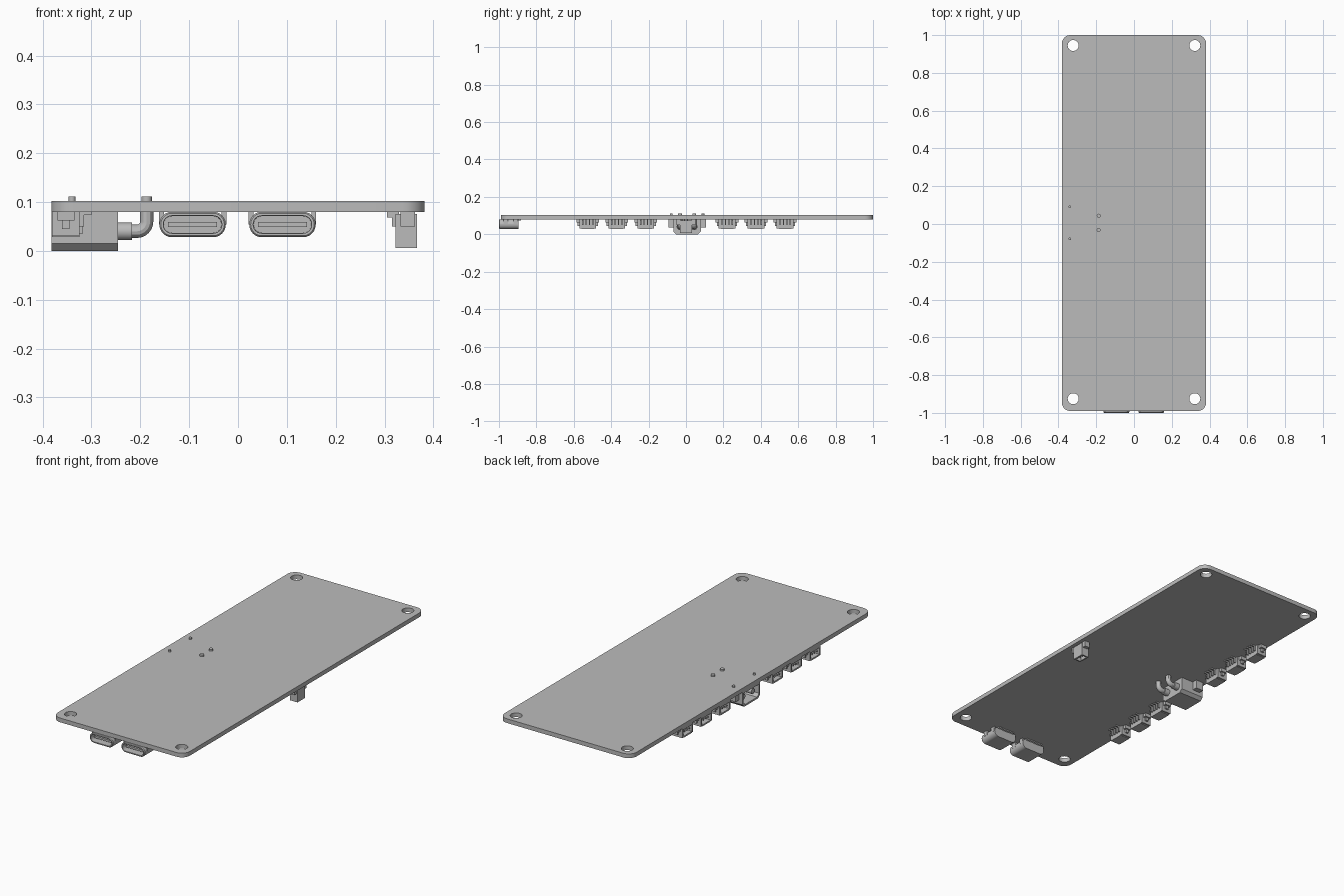
import bpy, bmesh
from math import sin, cos, pi
from mathutils import Vector

cube = bpy.data.objects.get("Cube")
if cube:
    bpy.data.objects.remove(cube)

grey = bpy.data.materials.new("plain grey")
grey.use_nodes = True
colour = (0.5, 0.5, 0.5, 1)
grey.diffuse_color = colour
grey.node_tree.nodes["Principled BSDF"].inputs["Base Color"].default_value = colour

UNDER = 0.08          # underside of the board
TOP = 0.102


def finish(obj, smooth=True):
    obj.data.materials.clear()
    obj.data.materials.append(grey)
    bpy.ops.object.select_all(action='DESELECT')
    obj.select_set(True)
    bpy.context.view_layer.objects.active = obj
    if smooth:
        bpy.ops.object.shade_smooth_by_angle()
    return obj


def from_bmesh(name, bm):
    bmesh.ops.recalc_face_normals(bm, faces=bm.faces)
    mesh = bpy.data.meshes.new(name)
    bm.to_mesh(mesh)
    bm.free()
    obj = bpy.data.objects.new(name, mesh)
    bpy.context.collection.objects.link(obj)
    return finish(obj)


def add_box(bm, x, y, z):
    """Box from (low, high) ranges."""
    lo, hi = Vector((x[0], y[0], z[0])), Vector((x[1], y[1], z[1]))
    for v in bmesh.ops.create_cube(bm, size=1)["verts"]:
        v.co = (lo + hi) / 2 + v.co * (hi - lo)


def add_pair(bm, x, y, z, middle):
    """Two boxes mirrored about y = middle; y is measured from it."""
    for s in (-1, 1):
        add_box(bm, x, sorted((middle + s * y[0], middle + s * y[1])), z)


def add_loft(bm, rings):
    """Skin a list of point rings and cap both ends."""
    loops = [[bm.verts.new(p) for p in ring] for ring in rings]
    for a, b in zip(loops, loops[1:]):
        for i in range(len(a)):
            j = (i + 1) % len(a)
            bm.faces.new((a[i], a[j], b[j], b[i]))
    bm.faces.new(loops[0])
    bm.faces.new(loops[-1])


def rounded(w, h, r, n=6):
    """Rounded rectangle outline with half sizes w, h."""
    pts = []
    for q, (sx, sy) in enumerate(((1, 1), (-1, 1), (-1, -1), (1, -1))):
        for i in range(n + 1):
            a = (q + i / n) * pi / 2
            pts.append((sx * (w - r) + r * cos(a), sy * (h - r) + r * sin(a)))
    return pts


def add_rod(bm, start, end, r, n=20):
    """Round rod between two points along x or z."""
    rings = []
    for p in (start, end):
        p = Vector(p)
        side = Vector((0, 0, 1)) if start[2] == end[2] else Vector((1, 0, 0))
        rings.append([p + r * (cos(2 * pi * i / n) * side + sin(2 * pi * i / n) * Vector((0, 1, 0)))
                      for i in range(n)])
    add_loft(bm, rings)


# Circuit board: a filled outline with four mounting holes
curve = bpy.data.curves.new("board", 'CURVE')
curve.dimensions = '2D'
curve.fill_mode = 'BOTH'
curve.extrude = (TOP - UNDER) / 2
outlines = [[(x, y + 0.005) for x, y in rounded(0.382, 0.995, 0.045, 8)]]
for sx in (-1, 1):
    for y in (0.945, -0.925):
        outlines.append([(sx * 0.322 + 0.029 * cos(i * pi / 16), y + 0.029 * sin(i * pi / 16))
                         for i in range(32)])
for pts in outlines:
    spline = curve.splines.new('POLY')
    spline.points.add(len(pts) - 1)
    for p, (x, y) in zip(spline.points, pts):
        p.co = (x, y, 0, 1)
    spline.use_cyclic_u = True
board = bpy.data.objects.new("board", curve)
bpy.context.collection.objects.link(board)
board.location.z = (TOP + UNDER) / 2
bpy.ops.object.select_all(action='DESELECT')
board.select_set(True)
bpy.context.view_layer.objects.active = board
bpy.ops.object.convert(target='MESH')
finish(board)


# Two oval data ports on the front edge
def data_port(name, cx):
    cz = 0.054
    bm = bmesh.new()

    def ring(inset, y):
        return [(cx + a, y, cz + b) for a, b in rounded(0.068 - inset, 0.026 - inset, 0.0255 - inset)]
    add_loft(bm, [ring(0, -0.895), ring(0, -0.996), ring(0.003, -1),
                  ring(0.008, -1), ring(0.009, -0.93)])
    add_box(bm, (cx - 0.05, cx + 0.05), (-0.985, -0.92), (cz - 0.005, cz + 0.005))
    for s in (-1, 1):
        for y in (-0.965, -0.91):
            add_box(bm, sorted((cx + s * 0.059, cx + s * 0.069)), (y - 0.012, y + 0.012), (cz, UNDER))
    # solder leads along the back
    for i in range(-5, 6):
        x = cx + i * 0.009
        add_box(bm, (x - 0.0025, x + 0.0025), (-0.9, -0.883), (0.074, UNDER))
    from_bmesh(name, bm)


data_port("right_data_port", -0.093)
data_port("left_data_port", 0.091)


# Six small sockets along the right edge, open outwards
def side_socket(name, cy):
    bm = bmesh.new()
    outer, back = -0.381, -0.325
    add_box(bm, (-0.335, back), (cy - 0.045, cy + 0.045), (0.03, UNDER))
    add_box(bm, (outer, back), (cy - 0.045, cy + 0.045), (0.07, UNDER))
    add_box(bm, (outer, back), (cy - 0.034, cy + 0.034), (0.028, 0.036))
    add_pair(bm, (outer, back), (0.036, 0.045), (0.03, UNDER), cy)
    add_pair(bm, (-0.37, -0.335), (0.045, 0.061), (0.062, UNDER), cy)
    add_pair(bm, (-0.36, -0.345), (0.045, 0.054), (0.045, 0.062), cy)
    for i in range(4):
        y = cy + (i - 1.5) * 0.018
        add_box(bm, (-0.372, -0.33), (y - 0.003, y + 0.003), (0.048, 0.055))
        add_box(bm, (back, -0.315), (y - 0.003, y + 0.003), (0.05, UNDER))
        add_box(bm, (back, -0.3), (y - 0.003, y + 0.003), (0.073, UNDER))
    from_bmesh(name, bm)


for i, y in enumerate((-0.525, -0.37, -0.215, 0.22, 0.375, 0.53)):
    side_socket(f"side_socket_{i + 1}", y)

# Power connector body: chamfered profile with a recess facing outwards
PY = 0.006
bm = bmesh.new()


def power_ring(x, inset):
    w, low, high, c = 0.073 - inset, inset, UNDER - inset, 0.015
    return [(x, PY + y, z) for y, z in ((w, high), (w, low + c), (w - c, low),
                                        (c - w, low), (-w, low + c), (-w, high))]


add_loft(bm, [power_ring(-0.246, 0), power_ring(-0.382, 0),
              power_ring(-0.382, 0.009), power_ring(-0.3, 0.009)])
add_pair(bm, (-0.362, -0.318), (0.07, 0.1), (0.035, UNDER), PY)
from_bmesh("power_connector", bm)

# Contacts, collars and locating pegs
bm = bmesh.new()
for s in (-1, 1):
    y = PY + s * 0.038
    add_rod(bm, (-0.305, y, 0.04), (-0.365, y, 0.04), 0.014)
    add_rod(bm, (-0.25, y, 0.04), (-0.217, y, 0.04), 0.018)
    add_rod(bm, (-0.187, y, 0.09), (-0.187, y, 0.111), 0.0105)
    add_rod(bm, (-0.34, PY + s * 0.085, UNDER), (-0.34, PY + s * 0.085, 0.111), 0.007)
from_bmesh("power_contacts", bm)

# Bent terminal rods rising into the board
for side, s in (("front", -1), ("back", 1)):
    curve = bpy.data.curves.new("terminal", 'CURVE')
    curve.dimensions = '3D'
    curve.bevel_depth = 0.0135
    curve.bevel_resolution = 4
    curve.use_fill_caps = True
    path = [(-0.23, 0.04)]
    path += [(-0.207 + 0.02 * sin(a * pi / 16), 0.06 - 0.02 * cos(a * pi / 16)) for a in range(9)]
    path.append((-0.187, 0.09))
    spline = curve.splines.new('POLY')
    spline.points.add(len(path) - 1)
    for p, (x, z) in zip(spline.points, path):
        p.co = (x, PY + s * 0.038, z, 1)
    rod = bpy.data.objects.new(side + "_power_terminal", curve)
    bpy.context.collection.objects.link(rod)
    bpy.ops.object.select_all(action='DESELECT')
    rod.select_set(True)
    bpy.context.view_layer.objects.active = rod
    bpy.ops.object.convert(target='MESH')
    finish(rod)

# Upright socket near the left edge, open downwards
bm = bmesh.new()
add_box(bm, (0.323, 0.367), (-0.032, 0.032), (0.035, 0.075))
add_box(bm, (0.358, 0.367), (-0.032, 0.032), (0.006, 0.04))
add_box(bm, (0.323, 0.331), (-0.02, 0.02), (0.006, 0.04))
add_pair(bm, (0.323, 0.367), (0.025, 0.032), (0.006, 0.04), 0)
add_pair(bm, (0.333, 0.362), (0.03, 0.05), (0.05, UNDER), 0)
add_pair(bm, (0.305, 0.33), (0.006, 0.012), (0.068, UNDER), 0)
add_pair(bm, (0.315, 0.325), (0.006, 0.012), (0.05, UNDER), 0)
add_pair(bm, (0.341, 0.348), (0.006, 0.012), (0.015, 0.04), 0)
from_bmesh("left_socket", bm)
